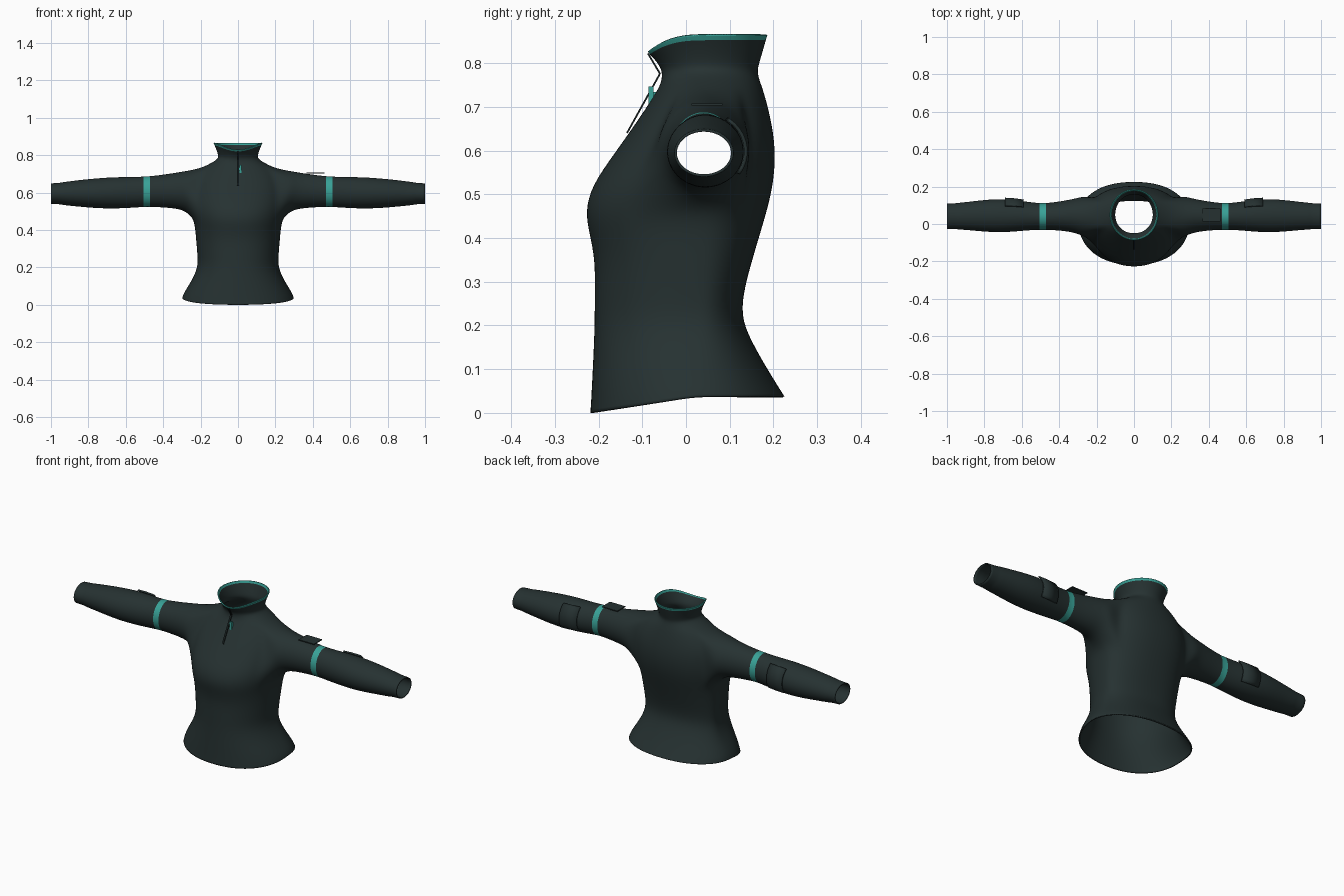
import bpy
import bmesh
from math import sin, cos, pi, radians
from mathutils import Vector, Matrix

cube = bpy.data.objects.get("Cube")
if cube:
    bpy.data.objects.remove(cube, do_unlink=True)


def material(name, rgb):
    m = bpy.data.materials.new(name)
    m.use_nodes = True
    colour = (*rgb, 1)
    m.diffuse_color = colour
    bsdf = m.node_tree.nodes["Principled BSDF"]
    bsdf.inputs["Base Color"].default_value = colour
    bsdf.inputs["Roughness"].default_value = 0.8
    return m


FABRIC = material("dark fabric", (0.019, 0.031, 0.031))
TEAL = material("teal trim", (0.04, 0.36, 0.31))
ZIP = material("zip black", (0.008, 0.013, 0.013))


def add_object(name, bm, mats, smooth=True):
    bmesh.ops.recalc_face_normals(bm, faces=bm.faces)
    for f in bm.faces:
        f.smooth = smooth
    mesh = bpy.data.meshes.new(name)
    bm.to_mesh(mesh)
    bm.free()
    for m in mats:
        mesh.materials.append(m)
    obj = bpy.data.objects.new(name, mesh)
    bpy.context.collection.objects.link(obj)
    return obj


def power(v, p):
    return abs(v) ** p * (1 if v >= 0 else -1)


# Torso rings: height, half width, front y, back y, front drop
TORSO = [
    (0.038, 0.30, -0.22, 0.226, 0.038), (0.06, 0.293, -0.218, 0.212, 0.03),
    (0.10, 0.268, -0.215, 0.187, 0.01), (0.15, 0.237, -0.212, 0.158, 0),
    (0.21, 0.215, -0.21, 0.128, 0), (0.27, 0.218, -0.21, 0.13, 0),
    (0.35, 0.225, -0.209, 0.152, 0), (0.41, 0.23, -0.222, 0.17, 0),
    (0.46, 0.24, -0.232, 0.185, 0), (0.52, 0.25, -0.217, 0.2, 0),
    (0.59, 0.25, -0.167, 0.206, 0), (0.66, 0.24, -0.117, 0.198, 0),
    (0.73, 0.20, -0.07, 0.18, 0), (0.757, 0.145, -0.056, 0.17, 0),
    (0.78, 0.107, -0.055, 0.163, 0), (0.80, 0.106, -0.062, 0.168, 0.005),
    (0.83, 0.116, -0.074, 0.177, 0.02), (0.855, 0.127, -0.085, 0.184, 0.035),
    (0.864, 0.131, -0.088, 0.187, 0.038),
]
# Sleeve rings: x, bottom z, top z, front y, back y
SLEEVE = [
    (0.27, 0.49, 0.718, -0.068, 0.15), (0.31, 0.51, 0.711, -0.05, 0.138),
    (0.36, 0.516, 0.703, -0.04, 0.128), (0.42, 0.521, 0.694, -0.034, 0.118),
    (0.478, 0.523, 0.688, -0.032, 0.112), (0.498, 0.523, 0.687, -0.032, 0.112),
    (0.56, 0.518, 0.684, -0.034, 0.118), (0.64, 0.514, 0.684, -0.042, 0.13),
    (0.72, 0.514, 0.68, -0.046, 0.135), (0.80, 0.519, 0.673, -0.042, 0.13),
    (0.88, 0.527, 0.664, -0.034, 0.12), (0.94, 0.533, 0.656, -0.03, 0.114),
    (0.95, 0.537, 0.653, -0.028, 0.112), (1.0, 0.539, 0.65, -0.028, 0.11),
]
SEG, ARM_SEG = 32, 20
HOLE_LOW, HOLE_HIGH, HOLE_HALF = 8, 12, 3


def torso_point(ring, k):
    z, rx, front, back, drop = ring
    a = 2 * pi * k / SEG
    p = 0.9 if z < 0.7 else 1
    c, s = power(cos(a), p), power(sin(a), p)
    mid = 0.02 + 0.03 * min(1, z / 0.75)
    y = mid + s * ((back - mid) if s > 0 else (mid - front))
    fall = max(0, -s) ** (1 if z < 0.3 else 3)
    return Vector((rx * c, y, z - drop * fall))


def sleeve_point(ring, a, side, grow=0):
    x, low, high, front, back = ring
    return Vector((side * x,
                   (front + back) / 2 + ((back - front) / 2 + grow) * cos(a),
                   (low + high) / 2 + ((high - low) / 2 + grow) * sin(a)))


# Sweater body: torso, collar and both sleeves as one continuous skin
bm = bmesh.new()
rows = [[bm.verts.new(torso_point(r, k)) for k in range(SEG)] for r in TORSO]
for i in range(len(rows) - 1):
    for k in range(SEG):
        from_side = min(abs(k + 0.5 - c) for c in (0, SEG / 2, SEG))
        if HOLE_LOW <= i < HOLE_HIGH and from_side < HOLE_HALF:
            continue
        n = (k + 1) % SEG
        f = bm.faces.new((rows[i][k], rows[i][n], rows[i + 1][n], rows[i + 1][k]))
        f.material_index = 1 if i == len(rows) - 2 else 0

for side in (1, -1):
    def rim(row, d):
        return rows[row][(d if side > 0 else SEG // 2 - d) % SEG]

    h = HOLE_HALF
    loop = [rim(HOLE_LOW, d) for d in range(0, h)]
    loop += [rim(r, h) for r in range(HOLE_LOW, HOLE_HIGH)]
    loop += [rim(HOLE_HIGH, d) for d in range(h, -h, -1)]
    loop += [rim(r, -h) for r in range(HOLE_HIGH, HOLE_LOW, -1)]
    loop += [rim(HOLE_LOW, d) for d in range(-h, 0)]
    for ring in SLEEVE:
        new = [bm.verts.new(sleeve_point(ring, 2 * pi * j / ARM_SEG - pi / 2, side))
               for j in range(ARM_SEG)]
        for j in range(ARM_SEG):
            n = (j + 1) % ARM_SEG
            f = bm.faces.new((loop[j], loop[n], new[n], new[j]))
            # Teal arm band
            f.material_index = 1 if ring[0] == 0.498 else 0
        loop = new
bmesh.ops.delete(bm, geom=[v for v in bm.verts if not v.link_faces], context='VERTS')
body = add_object("sweater_body", bm, [FABRIC, TEAL])
sub = body.modifiers.new("smooth", 'SUBSURF')
sub.levels = sub.render_levels = 2
shell = body.modifiers.new("cloth_thickness", 'SOLIDIFY')
shell.thickness = 0.006
shell.offset = -1


# Raised elbow patches that follow the back of each sleeve
def elbow_patch(name, side):
    bm = bmesh.new()
    rings = [(0.59, 0.516, 0.684, -0.037, 0.123)] + SLEEVE[7:8] + \
            [(0.69, 0.514, 0.682, -0.045, 0.133)]
    grid = [[bm.verts.new(sleeve_point(r, radians(-35 + 10 * j), side, 0.004))
             for j in range(10)] for r in rings]
    for a, b in zip(grid, grid[1:]):
        for j in range(9):
            bm.faces.new((a[j], a[j + 1], b[j + 1], b[j]))
    patch = add_object(name, bm, [FABRIC])
    mod = patch.modifiers.new("thickness", 'SOLIDIFY')
    mod.thickness = 0.008
    mod.offset = 0


elbow_patch("left_elbow_patch", 1)
elbow_patch("right_elbow_patch", -1)


def box(name, centre, size, mat, tilt=0):
    bm = bmesh.new()
    bmesh.ops.create_cube(bm, size=1, matrix=Matrix.Translation(centre)
                          @ Matrix.Rotation(tilt, 4, 'X') @ Matrix.Diagonal((*size, 1)))
    return add_object(name, bm, [mat], smooth=False)


def strip(name, low, high, width, depth, mat):
    a, b = Vector((0, *low)), Vector((0, *high))
    d = b - a
    tilt = Vector((0, 0, 1)).rotation_difference(d).to_euler().x
    return box(name, (a + b) / 2, (width, depth, d.length), mat, tilt)


# Front zip, its continuation up the collar, and the pull
strip("front_zip", (-0.135, 0.64), (-0.06, 0.775), 0.01, 0.004, ZIP)
strip("collar_zip", (-0.059, 0.775), (-0.087, 0.822), 0.01, 0.004, ZIP)
box("zip_slider", (0.004, -0.064, 0.728), (0.014, 0.028, 0.012), TEAL)
box("zip_pull", (0.014, -0.08, 0.724), (0.012, 0.012, 0.046), TEAL)

# Flat pocket flap on the left upper arm
box("arm_pocket_flap", (0.415, 0.048, 0.705), (0.095, 0.07, 0.005), FABRIC)
